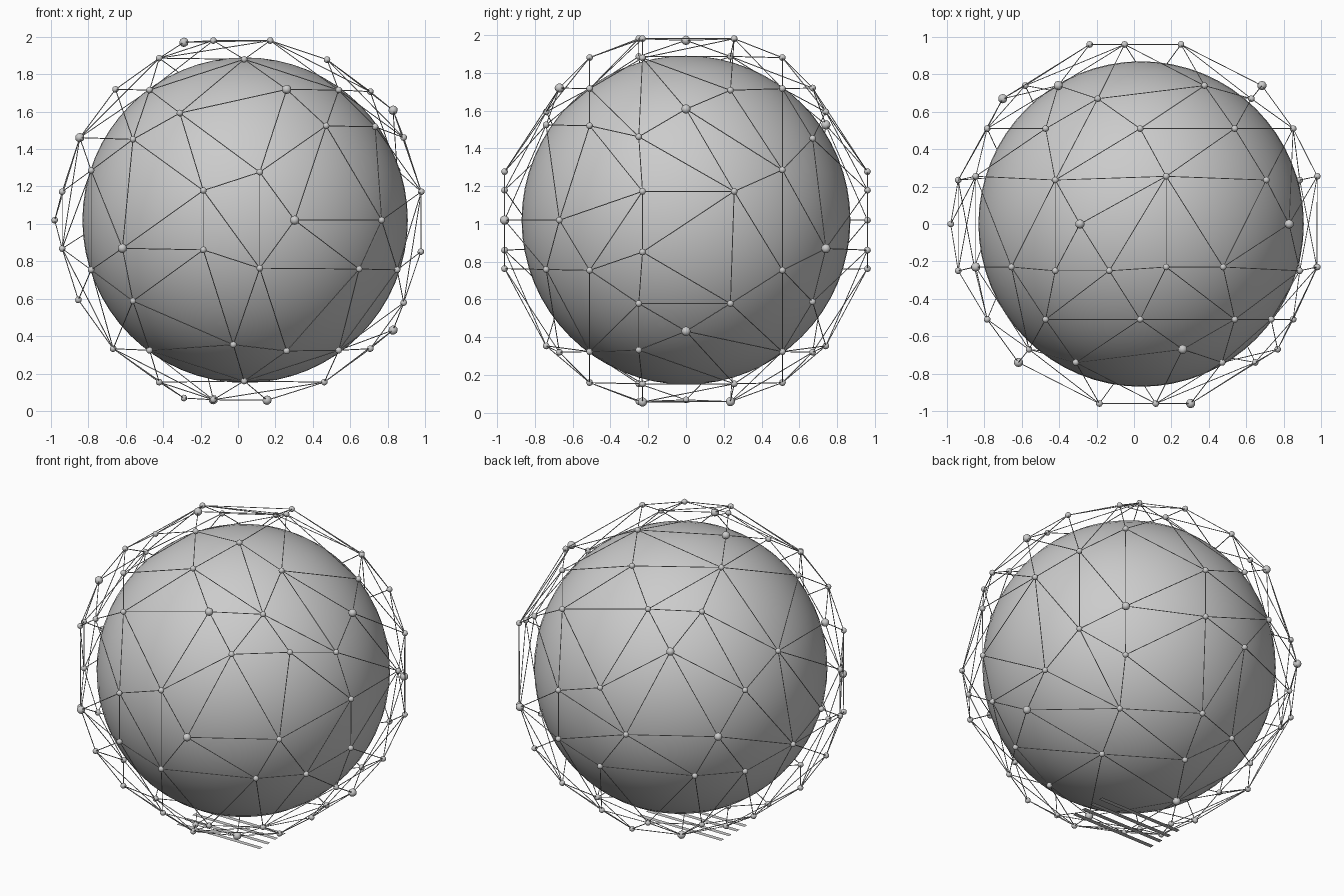
import bpy, bmesh
from math import cos, sin, radians
from mathutils import Matrix, Vector

if "Cube" in bpy.data.objects:
    bpy.data.objects.remove(bpy.data.objects["Cube"], do_unlink=True)

HEIGHT = 1.02

# One grey for every part
grey = bpy.data.materials.new("light grey")
grey.use_nodes = True
grey.diffuse_color = (0.6, 0.6, 0.6, 1)
grey.node_tree.nodes["Principled BSDF"].inputs["Base Color"].default_value = grey.diffuse_color


def finish(bm, name, smooth=True):
    mesh = bpy.data.meshes.new(name)
    for face in bm.faces:
        face.smooth = smooth
    bm.to_mesh(mesh)
    bm.free()
    mesh.materials.append(grey)
    obj = bpy.data.objects.new(name, mesh)
    bpy.context.collection.objects.link(obj)


# Inner sphere
bm = bmesh.new()
bmesh.ops.create_uvsphere(bm, u_segments=64, v_segments=32, radius=0.87,
                          matrix=Matrix.Translation((0.038, 0, HEIGHT)))
finish(bm, "inner_sphere")

# Rings of five nodes around the y axis: depth, radius, first angle, large ones
rings = [
    (-0.96, 0.27, 0, {0}),
    (-0.74, 0.668, 49, {2}),
    (-0.67, 0.735, 0, {1}),
    (-0.51, 0.86, 18, set()),
    (-0.51, 0.86, 54, set()),
    (-0.23, 0.972, 9, {2}),
    (-0.23, 0.972, 62, {3}),
    (-0.25, 0.972, 27, set()),
    (-0.25, 0.972, 45, set()),
    (0, 1.0, 36, {0, 1, 4}),
    (0.255, 0.972, 9, set()),
    (0.235, 0.972, 45, {3}),
    (0.51, 0.86, 18, set()),
    (0.51, 0.86, 54, set()),
    (0.67, 0.735, 36, {2}),
    (0.74, 0.668, 59, {1, 4}),
    (0.96, 0.27, 36, set()),
]
nodes = []
for depth, radius, start, large in rings:
    middle = Vector((0.02 if abs(depth) < 0.3 else 0.033, depth, HEIGHT))
    for i in range(5):
        angle = start + i * 72
        # One gap in the net: two neighbours are merged into a single node
        if depth == -0.25 and angle == 45:
            continue
        if depth == -0.51 and angle == 18:
            angle = 35.5
        a = radians(angle)
        point = middle + Vector((radius * cos(a), 0, radius * sin(a)))
        nodes.append((point, 0.025 if i in large else 0.018))

# Node balls
bm = bmesh.new()
for point, size in nodes:
    bmesh.ops.create_icosphere(bm, subdivisions=2, radius=size,
                               matrix=Matrix.Translation(point))
finish(bm, "net_nodes")

# Net struts along the edges of the triangulated hull around the nodes
hull = bmesh.new()
for point, size in nodes:
    hull.verts.new(point)
bmesh.ops.convex_hull(hull, input=hull.verts[:])
bm = bmesh.new()
for edge in hull.edges:
    a, b = (v.co for v in edge.verts)
    turn = (b - a).to_track_quat('Z', 'Y').to_matrix().to_4x4()
    bmesh.ops.create_cone(bm, segments=6, radius1=0.0025, radius2=0.0025,
                          depth=(b - a).length,
                          matrix=Matrix.Translation((a + b) / 2) @ turn)
hull.free()
finish(bm, "net_struts")

# Flat slats lying on the ground
bm = bmesh.new()
for i in range(4):
    place = Matrix.Translation((0, -0.19 + i * 0.08, 0))
    bmesh.ops.create_grid(bm, x_segments=1, y_segments=1, size=0.5,
                          matrix=place @ Matrix.Diagonal((0.6, 0.03, 1, 1)))
finish(bm, "ground_slats", smooth=False)
